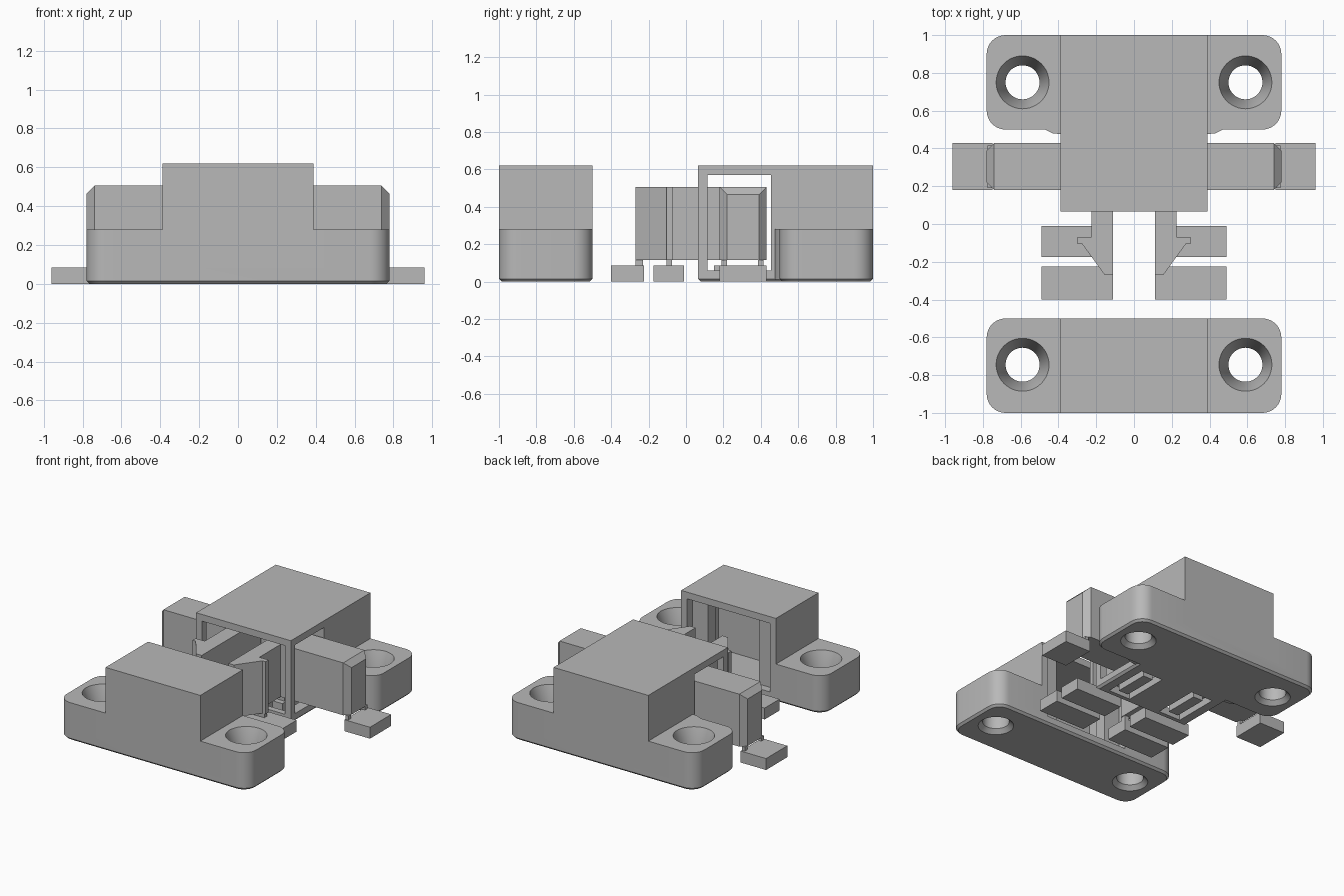
import bpy, bmesh, math
from mathutils import Vector

if "Cube" in bpy.data.objects:
    bpy.data.objects.remove(bpy.data.objects["Cube"], do_unlink=True)

GREY = (0.48, 0.48, 0.48, 1)
mat = bpy.data.materials.new("plain grey plastic")
mat.use_nodes = True
mat.diffuse_color = GREY
bsdf = mat.node_tree.nodes["Principled BSDF"]
bsdf.inputs["Base Color"].default_value = GREY
bsdf.inputs["Roughness"].default_value = 0.6


def prism(name, pts, z0, z1, corner=0, foot=0, tip=None):
    """Extrude a plan outline; round its corners, chamfer its foot, slope its tip."""
    bm = bmesh.new()
    face = bm.faces.new([bm.verts.new((x, y, z0)) for x, y in pts])
    top = bmesh.ops.extrude_face_region(bm, geom=[face])["geom"]
    for v in top:
        if isinstance(v, bmesh.types.BMVert):
            v.co.z = z1
    bmesh.ops.recalc_face_normals(bm, faces=bm.faces)
    if corner:
        ends = (max(p[0] for p in pts), min(p[0] for p in pts))
        edges = [e for e in bm.edges if abs(e.verts[0].co.z - e.verts[1].co.z) > 1e-4
                 and e.verts[0].co.x in (bm.verts and [e.verts[0].co.x])
                 and min(abs(e.verts[0].co.x - x) for x in ends) < 1e-4]
        bmesh.ops.bevel(bm, geom=edges, offset=corner, segments=8,
                        profile=0.5, affect='EDGES')
    if foot:
        edges = [e for e in bm.edges if all(abs(v.co.z - z0) < 1e-5 for v in e.verts)]
        bmesh.ops.bevel(bm, geom=edges, offset=foot, segments=1, affect='EDGES')
    if tip:
        inner, drop = tip
        side = 1 if max(p[0] for p in pts) > inner else -1
        bmesh.ops.bisect_plane(bm, geom=bm.verts[:] + bm.edges[:] + bm.faces[:],
                               plane_co=(side * inner, 0, 0), plane_no=(1, 0, 0))
        for v in bm.verts:
            if side * v.co.x > inner + 0.01 and v.co.z > z1 - 1e-4:
                v.co.z -= drop
    bmesh.ops.recalc_face_normals(bm, faces=bm.faces)
    return finish(name, bm)


def finish(name, bm):
    me = bpy.data.meshes.new(name)
    bm.to_mesh(me)
    bm.free()
    ob = bpy.data.objects.new(name, me)
    me.materials.append(mat)
    bpy.context.collection.objects.link(ob)
    return ob


def box(name, x0, x1, y0, y1, z0, z1, **kw):
    return prism(name, [(x0, y0), (x1, y0), (x1, y1), (x0, y1)], z0, z1, **kw)


def cone(r0, r1, x, y, z0, z1):
    bm = bmesh.new()
    bmesh.ops.create_cone(bm, cap_ends=True, segments=48, radius1=r0, radius2=r1, depth=z1 - z0)
    bmesh.ops.translate(bm, verts=bm.verts, vec=Vector((x, y, (z0 + z1) / 2)))
    return finish("cutter", bm)


def combine(ob, others, op):
    for other in others:
        mod = ob.modifiers.new("combine", 'BOOLEAN')
        mod.object, mod.operation, mod.solver = other, op, 'EXACT'
        bpy.context.view_layer.objects.active = ob
        bpy.ops.object.modifier_apply(modifier=mod.name)
        bpy.data.objects.remove(other, do_unlink=True)


def screw_holes(y):
    cuts = []
    for x in (-0.59, 0.59):
        cuts += [cone(0.09, 0.09, x, y, -0.1, 0.4),
                 cone(0.09, 0.1433, x, y, 0.13, 0.29),
                 cone(0.13, 0.09, x, y, -0.01, 0.03)]
    return cuts


def cut(*size):
    return box("cutter", *size)


# Strike block with an open pocket and a catching lip
strike = box("strike_block", -0.78, 0.78, -1, -0.5, 0, 0.28, corner=0.1, foot=0.015)
combine(strike, [box("hump", -0.39, 0.39, -1, -0.5, 0.1, 0.62)], 'UNION')
combine(strike, screw_holes(-0.745) + [
    cut(-0.34, 0.34, -0.56, -0.4, 0.06, 0.57),
    cut(-0.21, 0.21, -0.7, -0.5, 0.06, 0.57),
    cut(-0.34, 0.34, -0.87, -0.65, 0.06, 0.57)], 'DIFFERENCE')

# Latch housing with flange, necks and a long hollow body
housing = box("latch_housing", -0.78, 0.78, 0.5, 1, 0, 0.28, corner=0.1, foot=0.015)
neck = [(-0.47, 0.51), (-0.47, 0.5), (-0.43, 0.48), (-0.38, 0.475),
        (0.38, 0.475), (0.43, 0.48), (0.47, 0.5), (0.47, 0.51)]
combine(housing, [prism("neck", neck, 0.012, 0.28),
                  box("body", -0.39, 0.39, 0.065, 0.9, 0, 0.4, foot=0.015),
                  box("hump", -0.39, 0.39, 0.065, 1, 0.1, 0.62)], 'UNION')
combine(housing, screw_holes(0.75) + [
    cut(-0.5, 0.5, 0.115, 0.455, 0.06, 0.57),
    cut(-0.34, 0.34, 0, 0.4, 0.06, 0.57),
    cut(-0.31, -0.13, 0.11, 0.45, -0.1, 0.1),
    cut(0.13, 0.31, 0.11, 0.45, -0.1, 0.1)], 'DIFFERENCE')

# Hooked sliders with push buttons, and their standing pads
outline = [(0.11, 0.43), (0.11, -0.27), (0.155, -0.27), (0.275, -0.105),
           (0.3, -0.105), (0.3, -0.07), (0.225, -0.07), (0.225, 0.18),
           (0.74, 0.18), (0.78, 0.22), (0.78, 0.39), (0.74, 0.43)]
for side, s in (("left", 1), ("right", -1)):
    prism(side + "_slider", [(s * x, y) for x, y in outline], 0.115, 0.505, tip=(0.74, 0.04))

    def part(name, x0, x1, y0, y1, z0, z1):
        box(f"{side}_{name}", s * x0, s * x1, y0, y1, z0, z1)

    part("front_pad", 0.11, 0.49, -0.4, -0.225, 0, 0.085)
    part("middle_pad", 0.11, 0.49, -0.175, -0.01, 0, 0.085)
    part("button_pad", 0.75, 0.96, 0.18, 0.43, 0, 0.085)
    part("inner_pad", 0.18, 0.26, 0.15, 0.41, 0, 0.085)
    part("front_tab", 0.115, 0.15, -0.27, -0.23, 0.085, 0.115)
    part("middle_tab", 0.19, 0.29, -0.105, -0.075, 0.085, 0.115)
    for n, y in enumerate((0.19, 0.385)):
        part(f"button_tab_{n + 1}", 0.75, 0.775, y, y + 0.03, 0.085, 0.115)
        part(f"inner_tab_{n + 1}", 0.19, 0.25, y, y + 0.025, 0.085, 0.115)

# Smooth the round walls, keep edges crisp
for ob in bpy.context.scene.objects:
    ob.select_set(ob.type == 'MESH')
    if ob.type == 'MESH':
        bpy.context.view_layer.objects.active = ob
bpy.ops.object.shade_smooth_by_angle(angle=math.radians(25))
